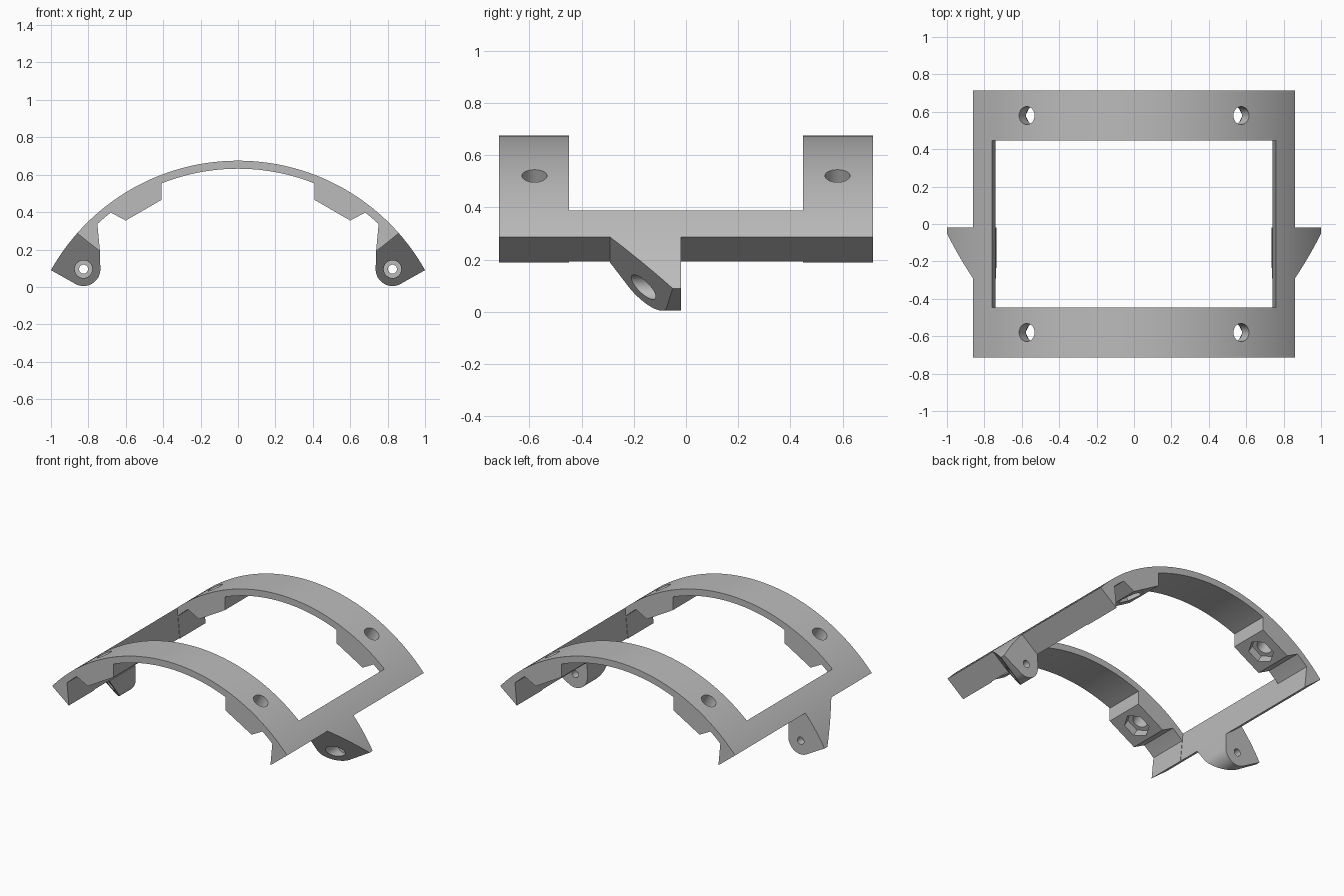
import bpy, bmesh
from math import sin, cos, asin, radians, pi
from mathutils import Matrix, Vector

if "Cube" in bpy.data.objects:
    bpy.data.objects.remove(bpy.data.objects["Cube"])

CZ, R_OUT, R_IN = -0.472, 1.147, 1.104      # shared arc centre height and radii
HALF_LEN, HALF_WIN = 0.715, 0.447
EAR_BACK, EAR_FRONT = -0.02, -0.29

grey = bpy.data.materials.new("light_grey")
grey.use_nodes = True
grey.diffuse_color = (0.5, 0.5, 0.5, 1)
grey.node_tree.nodes["Principled BSDF"].inputs["Base Color"].default_value = (0.5, 0.5, 0.5, 1)


def arc(r, x0, x1, n):
    """Points on the shared arc between two x positions."""
    a0, a1 = asin(x0 / r), asin(x1 / r)
    angles = [a0 + (a1 - a0) * i / n for i in range(n + 1)]
    return [(r * sin(a), CZ + r * cos(a)) for a in angles]


def finish(name, bm):
    bmesh.ops.recalc_face_normals(bm, faces=bm.faces)
    mesh = bpy.data.meshes.new(name)
    bm.to_mesh(mesh)
    bm.free()
    mesh.materials.append(grey)
    ob = bpy.data.objects.new(name, mesh)
    bpy.context.collection.objects.link(ob)
    return ob


def extrude(name, profile, front, back):
    """Extrude an x-z profile along y; front is a function of (x, z)."""
    bm = bmesh.new()
    a = [bm.verts.new((x, front(x, z), z)) for x, z in profile]
    b = [bm.verts.new((x, back, z)) for x, z in profile]
    bm.faces.new(a)
    bm.faces.new(b[::-1])
    for i in range(len(a)):
        j = (i + 1) % len(a)
        bm.faces.new((a[i], b[i], b[j], a[j]))
    return finish(name, bm)


def rod(name, radius, length, centre, turn, sides=40):
    bm = bmesh.new()
    bmesh.ops.create_cone(bm, cap_ends=True, segments=sides, radius1=radius, radius2=radius,
                          depth=length, matrix=Matrix.Translation(centre) @ turn)
    return finish(name, bm)


def select_only(ob):
    bpy.ops.object.select_all(action='DESELECT')
    ob.select_set(True)
    bpy.context.view_layer.objects.active = ob


def cut(ob, cutter):
    select_only(ob)
    mod = ob.modifiers.new("cut", 'BOOLEAN')
    mod.operation, mod.solver, mod.object = 'DIFFERENCE', 'EXACT', cutter
    bpy.ops.object.modifier_apply(modifier=mod.name)
    bpy.data.objects.remove(cutter)


def smooth(ob):
    select_only(ob)
    bpy.ops.object.shade_smooth_by_angle(angle=radians(25))


# Arched frame: outer arc, radial rail feet, nut pads and inner arc
pad = [(0.60, 0.355), (0.41, 0.465)]
right_under = [(0.738, 0.19)] + arc(R_IN, 0.752, 0.68, 4) + pad
left_under = [(-x, z) for x, z in reversed(right_under)]
profile = arc(R_OUT, -0.86, 0.86, 64) + right_under + arc(R_IN, 0.41, -0.41, 28) + left_under
frame = extrude("arched_frame", profile, lambda x, z: -HALF_LEN, HALF_LEN)

# Window opening with slightly sloped sides
win = [(-0.737, 0.15), (0.737, 0.15), (0.791, 0.75), (-0.791, 0.75)]
cut(frame, extrude("window_cutter", win, lambda x, z: -HALF_WIN, HALF_WIN))

# Radial bolt holes with hexagonal nut pockets in the pads
for s in (-1, 1):
    turn = Matrix.Rotation(s * radians(30), 4, 'Y')
    axis = turn @ Vector((0, 0, 1))
    for y in (-0.58, 0.58):
        base = Vector((0, y, CZ))
        cut(frame, rod("bolt_cutter", 0.048, 0.4, base + axis * 1.08, turn))
        hexagon = turn @ Matrix.Rotation(radians(30), 4, 'Z')
        cut(frame, rod("nut_cutter", 0.083, 0.14, base + axis * 1.0, hexagon, 6))
smooth(frame)

# Hinge ears: rounded lugs below the rails with a ramped front
HX, HZ, HR = 0.826, 0.095, 0.09


def ramp(x, z):
    """Front y of the ear, moving back with distance below the rail foot."""
    return EAR_FRONT + (abs(x) - 0.86) * 0.62 + (0.285 - z) * 0.78


for s, side in ((1, "left"), (-1, "right")):
    round_end = [(HX + HR * cos(a), HZ + HR * sin(a))
                 for a in (radians(-62) - radians(118) * i / 20 for i in range(21))]
    outline = arc(R_OUT, 0.86, 1.0, 12) + round_end + [(0.738, 0.19)]
    ear = extrude(side + "_hinge_ear", [(s * x, z) for x, z in outline], ramp, EAR_BACK)
    along_y = Matrix.Rotation(pi / 2, 4, 'X')
    cut(ear, rod("counterbore_cutter", 0.047, 0.4, (s * HX, -0.27, HZ), along_y))
    cut(ear, rod("pin_cutter", 0.024, 0.6, (s * HX, -0.1, HZ), along_y))
    smooth(ear)
